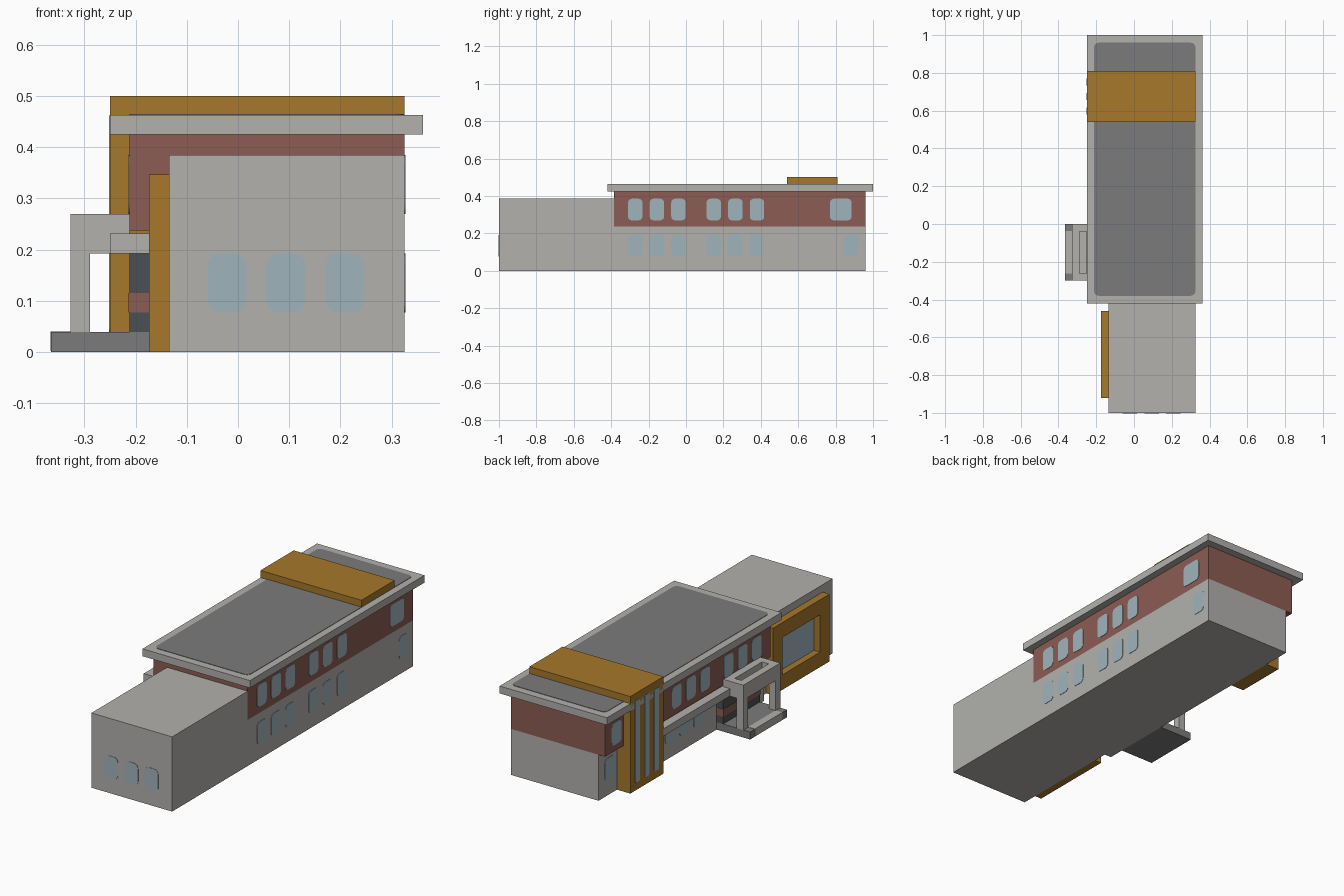
import bpy, bmesh
from math import cos, sin, pi

cube = bpy.data.objects.get("Cube")
if cube:
    bpy.data.objects.remove(cube, do_unlink=True)

U = 0.0385  # building module


def material(name, *rgb):
    col = [((c / 255 + 0.055) / 1.055) ** 2.4 for c in rgb] + [1]
    m = bpy.data.materials.new(name)
    m.use_nodes = True
    m.diffuse_color = col
    m.node_tree.nodes["Principled BSDF"].inputs["Base Color"].default_value = col
    return m


STONE = material("pale stone", 178, 177, 173)
ORANGE = material("ochre panel", 166, 120, 42)
BRICK = material("red brick", 139, 92, 83)
GLASS = material("blue glass", 160, 180, 188)
SLATE = material("grey slate", 123, 123, 124)
DOOR = material("dark door", 75, 80, 82)


def finish(name, bm, mat):
    bmesh.ops.recalc_face_normals(bm, faces=bm.faces[:])
    me = bpy.data.meshes.new(name)
    bm.to_mesh(me)
    bm.free()
    me.materials.append(mat)
    ob = bpy.data.objects.new(name, me)
    bpy.context.collection.objects.link(ob)
    return ob


def add_box(bm, x, y, z):
    geom = bmesh.ops.create_cube(bm, size=1)
    for v in geom["verts"]:
        v.co = [r[0] if c < 0 else r[1] for c, r in zip(v.co, (x, y, z))]


def boxes(name, mat, *ranges):
    bm = bmesh.new()
    for r in ranges:
        add_box(bm, *r)
    return finish(name, bm, mat)


def plate(name, mat, axis, at, a, b, radius=0.02, thick=0.002):
    """Thin rounded panel facing an axis, centred on a wall plane."""
    bm = bmesh.new()
    verts = []
    for i, (sa, sb) in enumerate(((1, 1), (0, 1), (0, 0), (1, 0))):
        for k in range(5):
            t = (i + k / 4) * pi / 2
            p = a[sa] + radius * (cos(t) - (1 if sa else -1))
            q = b[sb] + radius * (sin(t) - (1 if sb else -1))
            co = [p, q]
            co.insert(axis, at - thick)
            verts.append(bm.verts.new(co))
    face = bm.faces.new(verts)
    out = bmesh.ops.extrude_face_region(bm, geom=[face])["geom"]
    for v in out:
        if isinstance(v, bmesh.types.BMVert):
            v.co[axis] += 2 * thick
    return finish(name, bm, mat)


def ring(x, y, z, w):
    """Four box ranges forming a frame around the z axis."""
    return ((x, (y[0], y[0] + w), z), (x, (y[1] - w, y[1]), z),
            ((x[0], x[0] + w), (y[0] + w, y[1] - w), z),
            ((x[1] - w, x[1]), (y[0] + w, y[1] - w), z))


# Main volumes
EAST, WEST, LOW_WEST = 0.325, -0.212, -0.174
boxes("front_wing", STONE, ((-0.135, EAST), (-1, -0.385), (0, 0.385)))
boxes("lower_storey", STONE, ((LOW_WEST, EAST), (-0.385, 0.96), (0, 0.237)))
boxes("upper_storey", BRICK, ((WEST, EAST), (-0.385, 0.96), (0.237, 0.425)))
boxes("roof_slab", STONE, ((-0.25, 0.362), (-0.42, 1), (0.425, 0.463)))
plate("roof_covering", SLATE, 2, 0.463, (WEST, EAST), (-0.38, 0.96), 0.025)

# Ochre tower folding over the roof, with tall windows
boxes("tower", ORANGE, ((-0.25, LOW_WEST), (0.54, 0.81), (0, 0.5)),
      ((LOW_WEST, EAST), (0.54, 0.81), (0.463, 0.5)))
for i in range(3):
    y = 0.54 + U * (1 + 2 * i)
    plate("tower_window", GLASS, 0, -0.25, (y, y + U), (U, 12 * U), 0.008)

# Deep window frame on the wing
X, Y = (LOW_WEST, -0.135), (-0.92, -0.46)
boxes("wing_window_frame", ORANGE,
      (X, Y, (0, 2 * U)), (X, Y, (7 * U, 9 * U)),
      (X, (Y[0], Y[0] + 2 * U), (2 * U, 7 * U)),
      (X, (Y[1] - 2 * U, Y[1]), (2 * U, 7 * U)))
boxes("wing_window", GLASS, ((-0.139, -0.133), (-0.85, -0.53), (2 * U, 7 * U)))

# Rounded windows on the walls
LOW, HIGH = (2 * U, 5 * U), (7 * U, 10 * U)
for x in (-0.06, 0.055, 0.17):
    plate("front_window", GLASS, 1, -1, (x, x + 2 * U), LOW, 0.025)
for start in (-0.31, 0.11):
    for i in range(3):
        y = start + i * 3 * U
        span = (y, y + 2 * U)
        for wall, z in ((EAST, LOW), (EAST, HIGH), (WEST, HIGH), (LOW_WEST, LOW)):
            if wall == LOW_WEST and start < 0:
                continue
            plate("side_window", GLASS, 0, wall, span, z)
plate("rear_right_upper_window", GLASS, 0, EAST, (0.77, 0.885), HIGH)
plate("rear_right_lower_window", GLASS, 0, EAST, (0.845, 0.922), LOW)
plate("rear_left_upper_window", GLASS, 0, WEST, (0.83, 0.91), HIGH)
plate("rear_left_lower_window", GLASS, 0, LOW_WEST, (0.83, 0.91), LOW)

# Entrance: platform, step, columns, canopy and ledge
boxes("porch_platform", SLATE, ((-0.365, LOW_WEST), (-0.3, 0), (0, U)))
boxes("porch_step", STONE, ((-0.366, -0.327), (-0.262, -0.038), (0.002, 0.04)))
boxes("porch_columns", STONE,
      *(((-0.327, -0.289), y, (U, 5 * U)) for y in ((-0.3, -0.262), (-0.038, 0))))
boxes("canopy_rim", STONE, *ring((-0.327, WEST), (-0.3, 0), (5 * U, 7 * U), U))
boxes("canopy_roof", STONE, ((-0.289, -0.25), (-0.262, -0.038), (5 * U, 6 * U)))
boxes("facade_ledge", STONE, ((-0.25, LOW_WEST), (-0.305, 0.54), (5 * U, 6 * U)))

# Dark door surrounds with a brick band
for y in ((-0.3, -0.19), (-0.11, 0)):
    boxes("door_surround", DOOR, ((WEST, LOW_WEST), y, (U, 5 * U)))
    boxes("door_band", BRICK, ((WEST - 0.002, LOW_WEST), (y[0] - 0.002, y[1] + 0.002), (2 * U, 3 * U)))
boxes("entrance_doors", DOOR, ((LOW_WEST - 0.004, LOW_WEST), (-0.19, -0.11), (U, 5 * U)))
